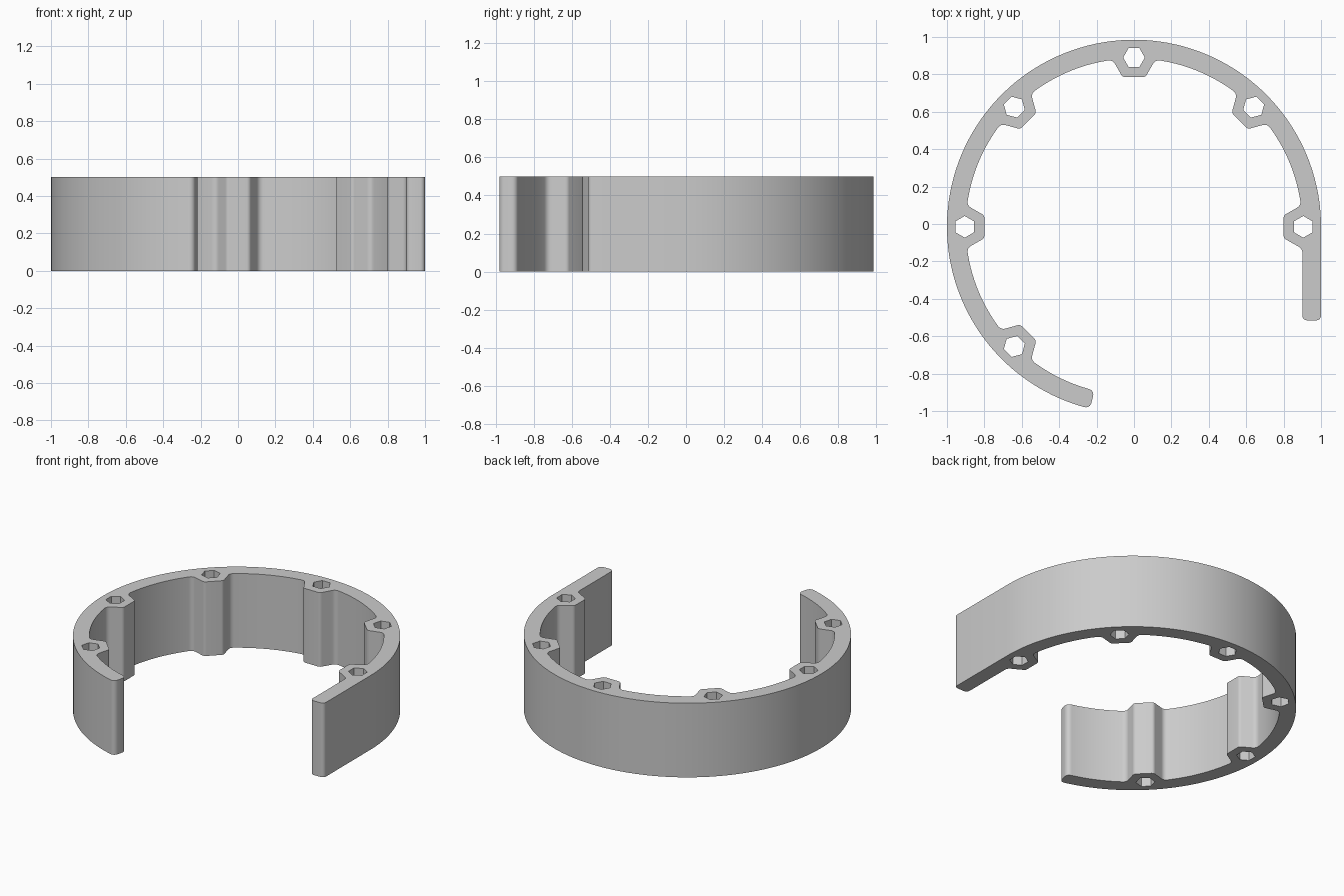
import bpy, bmesh, math
from mathutils import Vector

if "Cube" in bpy.data.objects:
    bpy.data.objects.remove(bpy.data.objects["Cube"])

CY = -0.015            # ring centre in y
R_OUT, R_IN = 1.0, 0.9
HEIGHT = 0.5
END = 256.4            # angle of the curved arm's end
LEG_Y = -0.515         # end of the straight arm
BOSS_ANGLES = [0, 45, 90, 135, 180, 225]
BOSS_R, HEX_R = 0.905, 0.058


def polar(r, deg):
    a = math.radians(deg)
    return Vector((r * math.cos(a), CY + r * math.sin(a)))


def local(angle, r, t):
    """Point at radius r, shifted t along the tangent."""
    a = math.radians(angle)
    return polar(r, angle) + Vector((-math.sin(a), math.cos(a))) * t


def arc(r, a0, a1, step=2.5):
    n = max(1, round(abs(a1 - a0) / step))
    return [(polar(r, a0 + (a1 - a0) * i / n), 0) for i in range(n + 1)]


def rounded(corners, seg=6):
    """Replace each (point, radius) corner by a tangent arc."""
    out = []
    for i, (p, r) in enumerate(corners):
        if r == 0:
            out.append(p)
            continue
        u = (corners[i - 1][0] - p).normalized()
        v = (corners[(i + 1) % len(corners)][0] - p).normalized()
        half = u.angle(v) / 2
        centre = p + (u + v).normalized() * (r / math.sin(half))
        d0 = p + u * (r / math.tan(half)) - centre
        d1 = p + v * (r / math.tan(half)) - centre
        sweep = d0.angle_signed(d1)
        a0 = math.atan2(d0.y, d0.x)
        for k in range(seg + 1):
            a = a0 - sweep * k / seg
            out.append(centre + Vector((math.cos(a), math.sin(a))) * r)
    return out


# Outline: straight arm, outer arc, rounded end of the curved arm
outline = [(Vector((R_IN, LEG_Y)), 0.025), (Vector((R_OUT, LEG_Y)), 0.025)]
outline += arc(R_OUT, 0, END - 2.2)
outline += [(polar(R_OUT, END), 0.03), (polar(R_IN, END), 0.03)]

# Inner side, walked back past each nut boss
prev = END - 2.2
for b in reversed(BOSS_ANGLES):
    outline += arc(R_IN, prev, b + 9.2)
    root_r = math.sqrt(R_IN ** 2 - 0.114 ** 2)
    outline += [(local(b, root_r, 0.114), 0.035), (local(b, 0.8, 0.061), 0.025),
                (local(b, 0.8, -0.061), 0.025)]
    if b == 0:         # this boss runs into the straight arm
        outline.append((local(b, R_IN, -0.117), 0.035))
    else:
        outline.append((local(b, root_r, -0.114), 0.035))
    prev = b - 9.2

# Hexagonal holes, points along the tangent
loops = [rounded(outline)]
for b in BOSS_ANGLES:
    c = polar(BOSS_R, b)
    loops.append([c + Vector((math.cos(a), math.sin(a))) * HEX_R
                  for a in (math.radians(b + 90 + 60 * k) for k in range(6))])

# Fill the profile and extrude it
bm = bmesh.new()
for pts in loops:
    vs = [bm.verts.new((p.x, p.y, 0)) for p in pts]
    for i in range(len(vs)):
        bm.edges.new((vs[i - 1], vs[i]))
bmesh.ops.triangle_fill(bm, use_beauty=True, use_dissolve=False,
                        edges=bm.edges[:], normal=(0, 0, 1))
ext = bmesh.ops.extrude_face_region(bm, geom=bm.faces[:], use_keep_orig=True)
bmesh.ops.translate(bm, vec=(0, 0, HEIGHT),
                    verts=[g for g in ext["geom"] if isinstance(g, bmesh.types.BMVert)])
bmesh.ops.recalc_face_normals(bm, faces=bm.faces[:])

mesh = bpy.data.meshes.new("open_ring_bracket")
bm.to_mesh(mesh)
bm.free()
ring = bpy.data.objects.new("open_ring_bracket", mesh)
bpy.context.collection.objects.link(ring)

grey = bpy.data.materials.new("light_grey")
grey.diffuse_color = (0.6, 0.6, 0.6, 1)
grey.use_nodes = True
grey.node_tree.nodes["Principled BSDF"].inputs["Base Color"].default_value = grey.diffuse_color
mesh.materials.append(grey)

bpy.context.view_layer.objects.active = ring
ring.select_set(True)
bpy.ops.object.shade_smooth_by_angle(angle=math.radians(30))
